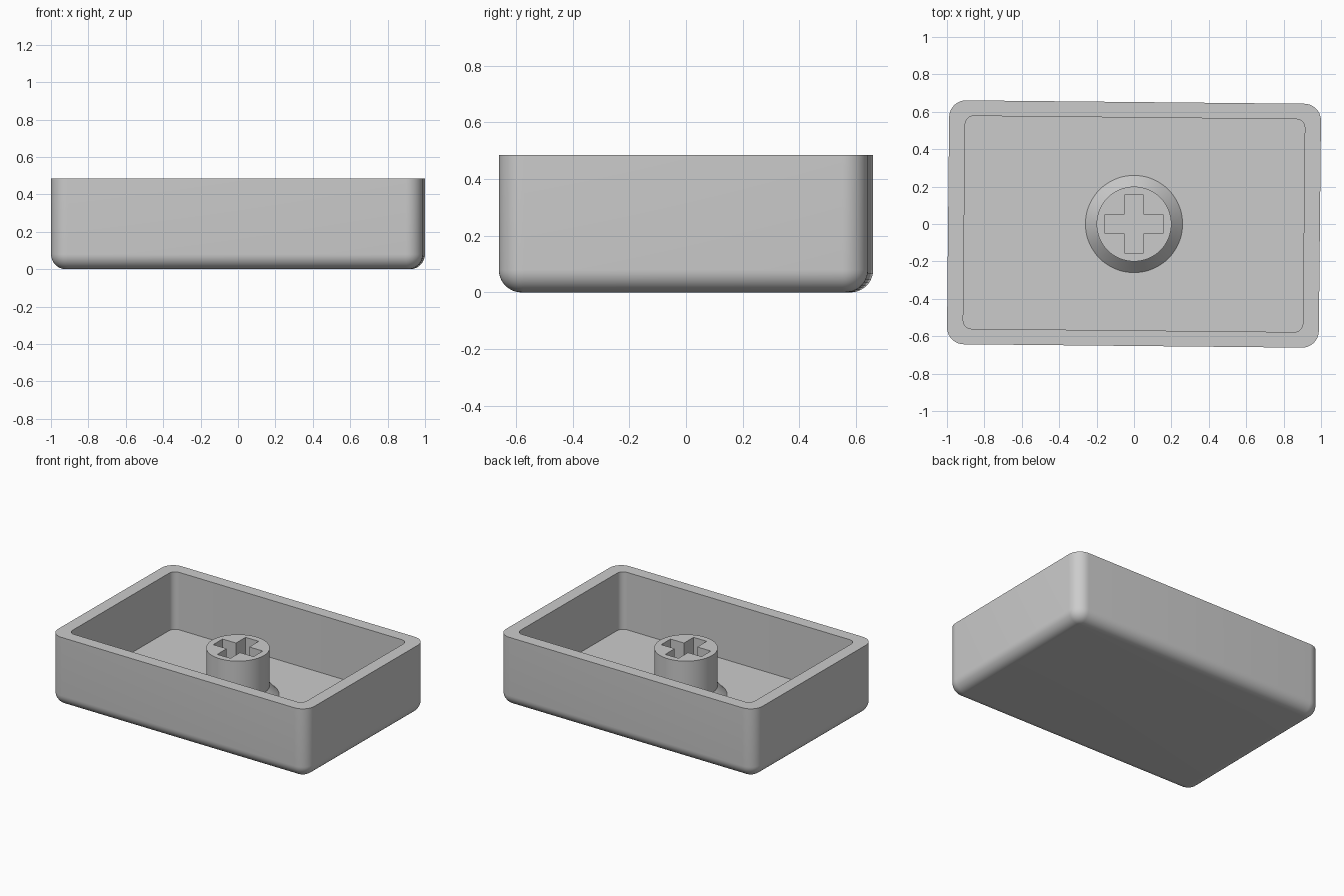
import bpy, bmesh, math

if "Cube" in bpy.data.objects:
    bpy.data.objects.remove(bpy.data.objects["Cube"])

grey = bpy.data.materials.new("light grey")
grey.diffuse_color = (0.6, 0.6, 0.6, 1)
grey.use_nodes = True
grey.node_tree.nodes["Principled BSDF"].inputs["Base Color"].default_value = grey.diffuse_color
FLOOR, RIM, STEM_TOP = 0.085, 0.485, 0.41


def rounded_rect(hx, hy, r, z, n=10):
    """Corner arcs of a rectangle, anticlockwise."""
    pts = []
    for i, (sx, sy) in enumerate([(1, 1), (-1, 1), (-1, -1), (1, -1)]):
        for k in range(n + 1):
            a = math.pi / 2 * (i + k / n)
            pts.append((sx * (hx - r) + r * math.cos(a), sy * (hy - r) + r * math.sin(a), z))
    return pts


def circle(r, z, n=72):
    return [(r * math.cos(2 * math.pi * i / n), r * math.sin(2 * math.pi * i / n), z) for i in range(n)]


def loft(name, rings):
    """Skin a stack of equal rings and cap both ends."""
    bm = bmesh.new()
    loops = [[bm.verts.new(p) for p in ring] for ring in rings]
    for a, b in zip(loops, loops[1:]):
        for i in range(len(a)):
            j = (i + 1) % len(a)
            bm.faces.new((a[i], a[j], b[j], b[i]))
    bm.faces.new(loops[0][::-1])
    bm.faces.new(loops[-1])
    bmesh.ops.recalc_face_normals(bm, faces=bm.faces)
    mesh = bpy.data.meshes.new(name)
    bm.to_mesh(mesh)
    bm.free()
    mesh.materials.append(grey)
    ob = bpy.data.objects.new(name, mesh)
    bpy.context.collection.objects.link(ob)
    return ob


def smooth(ob):
    bpy.ops.object.select_all(action='DESELECT')
    ob.select_set(True)
    bpy.context.view_layer.objects.active = ob
    bpy.ops.object.shade_smooth_by_angle(angle=math.radians(30))


# Hollow cap shell: rounded lower edge, straight walls, flat rim, inner floor
hx, hy, corner, fillet = 0.994, 0.652, 0.09, 0.08
rings = []
for k in range(11):
    a = math.pi / 2 * k / 10
    inset = fillet * (1 - math.sin(a))
    rings.append(rounded_rect(hx - inset, hy - inset, corner - inset, fillet * (1 - math.cos(a))))
rings.append(rounded_rect(hx, hy, corner, RIM))
rings.append(rounded_rect(hx - 0.086, hy - 0.083, 0.045, RIM))
rings.append(rounded_rect(hx - 0.086, hy - 0.083, 0.045, FLOOR))
shell = loft("cap_shell", rings)
shell.rotation_euler.z = -0.01
smooth(shell)

# Round stem with a flared foot
stem = loft("stem", [circle(0.26, FLOOR - 0.01), circle(0.26, FLOOR), circle(0.2, FLOOR + 0.065),
                     circle(0.2, STEM_TOP)])

# Cross-shaped socket cut down the stem
L, w = 0.155, 0.051
cross = [(L, -w), (L, w), (w, w), (w, L), (-w, L), (-w, w),
         (-L, w), (-L, -w), (-w, -w), (-w, -L), (w, -L), (w, -w)]
cutter = loft("socket_cutter", [[(x, y, z) for x, y in cross] for z in (FLOOR + 0.001, 0.6)])
cutter.hide_render = True
cutter.hide_viewport = True
cut = stem.modifiers.new("socket", 'BOOLEAN')
cut.operation = 'DIFFERENCE'
cut.solver = 'EXACT'
cut.object = cutter
smooth(stem)
